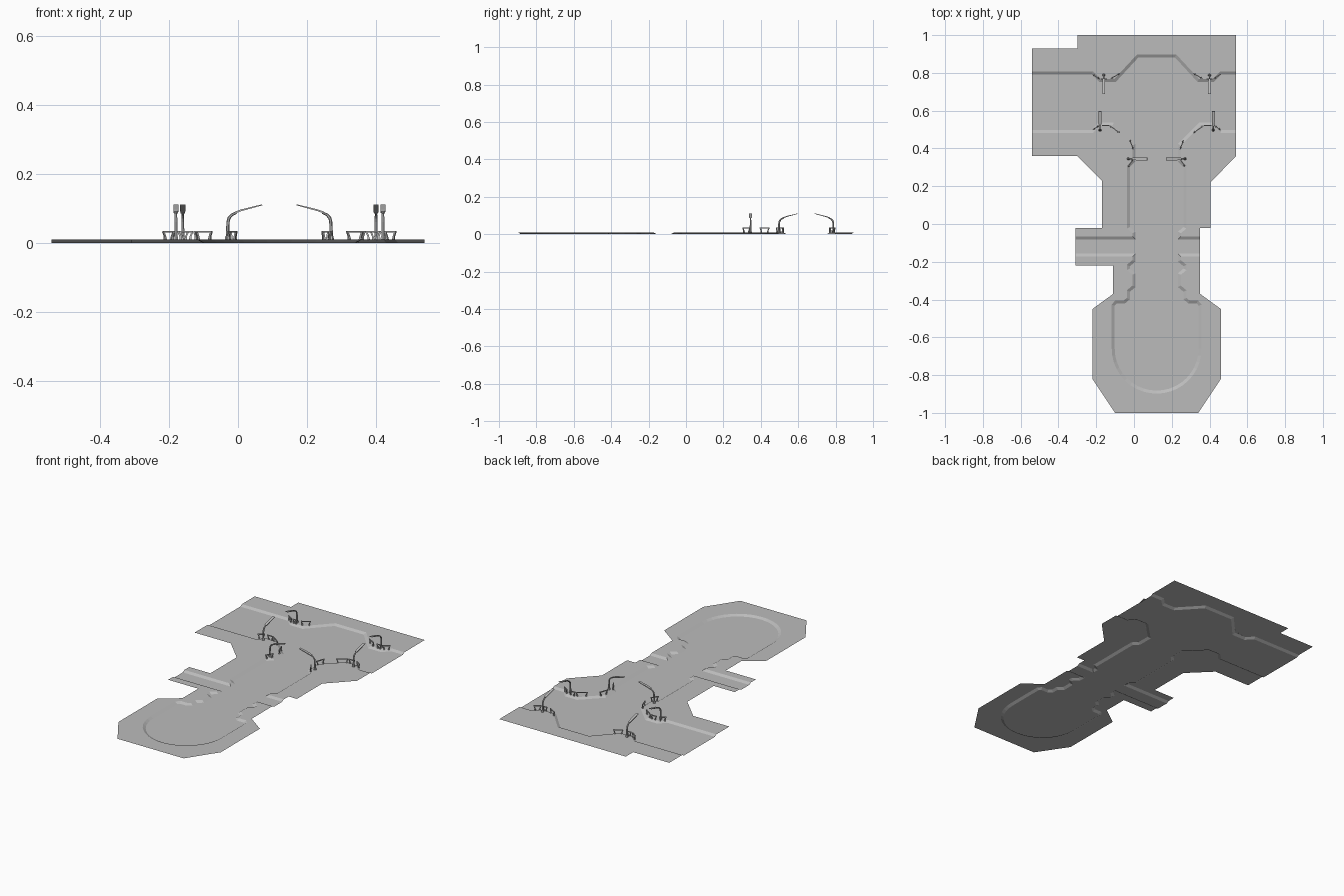
import bpy, bmesh, math
from mathutils import Vector

if "Cube" in bpy.data.objects:
    bpy.data.objects.remove(bpy.data.objects["Cube"])

H, W, AX = 0.009, 0.008, 0.12      # pavement height, half kerb width, street axis


def material(name, c):
    m = bpy.data.materials.new(name)
    m.diffuse_color = (c, c, c, 1)
    m.use_nodes = True
    m.node_tree.nodes["Principled BSDF"].inputs["Base Color"].default_value = m.diffuse_color
    return m


GREY = material("concrete_grey", 0.5)


def finish(bm, name):
    me = bpy.data.meshes.new(name)
    bm.to_mesh(me)
    bm.free()
    ob = bpy.data.objects.new(name, me)
    bpy.context.collection.objects.link(ob)
    me.materials.append(GREY)
    return ob


def offset(pts, d):
    """Shift an open 2D line sideways (positive = left) with mitred corners."""
    pts = [Vector(p) for p in pts]
    out = []
    for i, p in enumerate(pts):
        a = (p - pts[i - 1]).normalized() if i else None
        b = (pts[i + 1] - p).normalized() if i < len(pts) - 1 else None
        a, b = a or b, b or a
        na, nb = Vector((-a.y, a.x)), Vector((-b.y, b.x))
        out.append(p + (na + nb) * d / max(0.3, 1 + na.dot(nb)))
    return out


def face(bm, pts):
    f = bm.faces.new([bm.verts.new(p) for p in pts])
    f.normal_update()
    if f.normal.z < 0:
        f.normal_flip()


def flip(pts, north=0.54, south=0.35):
    """Mirror across the street axis, cut at the right border."""
    return [(min(2 * AX - x, north if y > 0 else south), y) for x, y in pts]


# Kerb lines
top_half = [(-.54, .80), (-.22, .80), (-.18, .76), (-.10, .76), (.02, .89)]
top = top_half + flip(top_half)[::-1]
left = [(-.54, .49), (-.22, .49), (-.185, .53), (-.11, .53), (0, .42), (0, .335),
        (-.03, .305), (-.03, -.02), (0, -.045), (0, -.073), (-.31, -.073)]
right = flip(left)
south_half = [(-.31, -.165), (0, -.165), (0, -.195), (-.03, -.22), (-.03, -.24),
              (0, -.265), (0, -.33), (-.03, -.355), (-.03, -.395), (-.05, -.412),
              (-.095, -.412), (-.11, -.43)]
arc = [(AX - .23 * math.cos(math.pi * i / 20), -.66 - .23 * math.sin(math.pi * i / 20))
       for i in range(21)]
south = south_half + arc + flip(south_half)[::-1]

# Pavements: kerb line, road side (+1 left), outer border
pieces = {
    "pavement_north": (top, -1, [(.54, 1), (-.30, 1), (-.30, .93), (-.54, .93)]),
    "pavement_left": (left, 1, [(-.31, -.02), (-.17, -.02), (-.17, .23), (-.30, .36), (-.54, .36)]),
    "pavement_right": (right, -1, [(.35, -.02), (.405, -.02), (.405, .22), (.54, .36)]),
    "pavement_south": (south, 1, [(.35, -.37), (.46, -.45), (.46, -.82), (.34, -1), (-.10, -1),
                                  (-.22, -.82), (-.22, -.45), (-.11, -.37), (-.11, -.22), (-.31, -.22)]),
}
low = {}
for name, (line, side, border) in pieces.items():
    hi = [p.to_3d() + Vector((0, 0, H)) for p in offset(line, -side * W)]
    lo = [p.to_3d() for p in offset(line, side * W)]
    low[name] = lo
    bm = bmesh.new()
    face(bm, hi + [(x, y, H) for x, y in border])
    for i in range(len(hi) - 1):            # sloping kerb
        face(bm, [lo[i], lo[i + 1], hi[i + 1], hi[i]])
    bmesh.ops.remove_doubles(bm, verts=bm.verts, dist=1e-5)
    finish(bm, name)

# Sunken road surface between the kerbs
bm = bmesh.new()
face(bm, low["pavement_north"] + low["pavement_right"]
     + low["pavement_south"][::-1] + low["pavement_left"][::-1])
finish(bm, "road")


def tube(bm, path, n):
    """Sweep an n-sided section along (point, side vector, width, thickness)."""
    rings = []
    for i, (p, side, w, t) in enumerate(path):
        d = (path[min(i + 1, len(path) - 1)][0] - path[max(i - 1, 0)][0]).normalized()
        up = d.cross(side).normalized()
        k = 1 / math.cos(math.pi / n)
        rings.append([bm.verts.new(p + side * (w / 2 * k * math.cos(a)) + up * (t / 2 * k * math.sin(a)))
                      for a in [2 * math.pi * (j + .5) / n for j in range(n)]])
    for r, s in zip(rings, rings[1:]):
        for j in range(n):
            bm.faces.new([r[j], r[(j + 1) % n], s[(j + 1) % n], s[j]])
    bm.faces.new(rings[0])
    bm.faces.new(rings[-1])
    bmesh.ops.recalc_face_normals(bm, faces=bm.faces)


# Street lamps: curved pole with a flat sloping head
POLE = [(0, H, .014), (0, .018, .012), (0, .02, .009), (.001, .06, .008), (.004, .072, .008),
        (.012, .081, .007), (.026, .088, .006)]


def lamp(name, x, y, dx, dy):
    d, side = Vector((dx, dy, 0)), Vector((-dy, dx, 0))
    at = lambda u, z: Vector((x, y, z)) + d * u
    bm = bmesh.new()
    tube(bm, [(at(u, z), side, w, w) for u, z, w in POLE], 6)
    tube(bm, [(at(.022, .088), side, .012, .005), (at(.04, .0945), side, .015, .005),
              (at(.1, .110), side, .015, .003)], 4)
    finish(bm, name)


# Railings: splayed posts with a top rail
def railing(name, a, b):
    a, b = Vector((*a, 0)), Vector((*b, 0))
    d = (b - a).normalized()
    side = Vector((-d.y, d.x, 0))
    z = lambda v: Vector((0, 0, v))
    bm = bmesh.new()
    tube(bm, [(a + z(.032), side, .005, .005), (b + z(.032), side, .005, .005)], 4)
    for p, s in ((a, 1), (b, -1)):
        tube(bm, [(p + d * s * .009 + z(H), side, .007, .007),
                  (p + d * s * .007 + z(.02), side, .005, .005),
                  (p + d * s * .002 + z(.032), side, .005, .005)], 4)
    finish(bm, name)


lamps = [(-.16, .788, 0, -1), (-.18, .497, 0, 1), (-.03, .345, 1, 0)]
rails = [((-.218, .792), (-.182, .768)), ((-.175, .768), (-.143, .768)), ((-.122, .77), (-.075, .797)),
         ((-.218, .498), (-.185, .521)), ((-.170, .521), (-.130, .521)), ((-.128, .52), (-.075, .482)),
         ((-.022, .445), (-.004, .395)), ((-.005, .343), (-.03, .303))]
for tag, s in (("left", 1), ("right", -1)):
    mx = lambda x: x if s == 1 else 2 * AX - x
    for i, (x, y, dx, dy) in enumerate(lamps):
        lamp(f"street_lamp_{tag}_{i}", mx(x), y, dx * s, dy)
    for i, (a, b) in enumerate(rails):
        railing(f"railing_{tag}_{i}", (mx(a[0]), a[1]), (mx(b[0]), b[1]))
